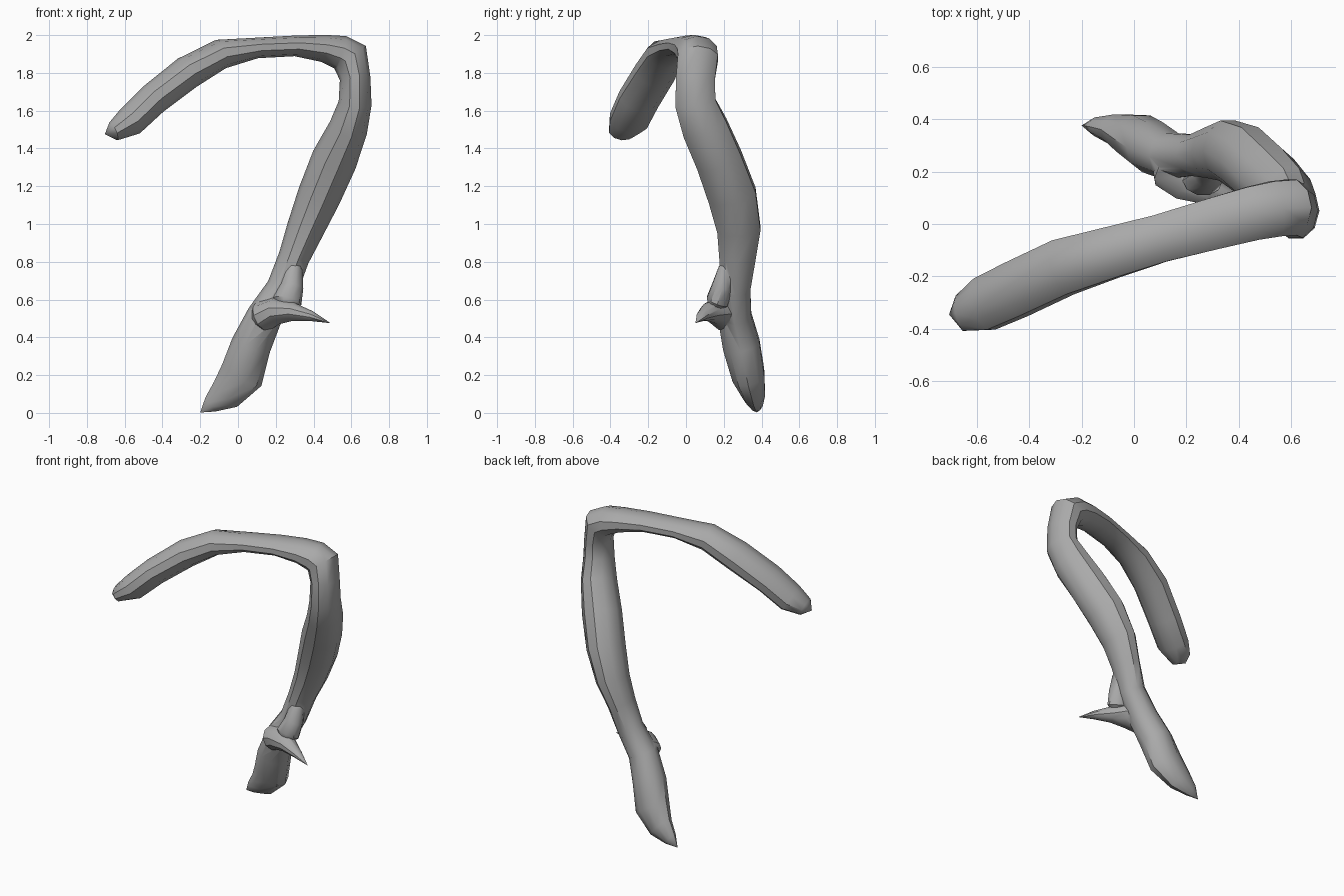
import bpy, bmesh
from math import sin, cos, tau
from mathutils import Vector

cube = bpy.data.objects.get("Cube")
if cube:
    bpy.data.objects.remove(cube)

# One plain grey for the whole branch
grey = bpy.data.materials.new("plain grey")
grey.use_nodes = True
colour = (0.4, 0.4, 0.4, 1)
grey.diffuse_color = colour
grey.node_tree.nodes["Principled BSDF"].inputs["Base Color"].default_value = colour


def limb(name, start, sections, end, sides=10, swell=1.03):
    """Tapered tube through (x, y, z, front radius, depth radius) sections."""
    bm = bmesh.new()
    centres = [Vector(start)] + [Vector(s[:3]) for s in sections] + [Vector(end)]
    rings = []
    for i, (*_, wide, deep) in enumerate(sections, 1):
        before = (centres[i] - centres[i - 1]).normalized()
        after = (centres[i + 1] - centres[i]).normalized()
        along = (before + after).normalized()
        u = Vector((0, 1, 0)).cross(along).normalized()
        v = along.cross(u)
        rings.append([bm.verts.new(centres[i] + swell * (
            u * wide * cos(tau * k / sides) + v * deep * sin(tau * k / sides)))
            for k in range(sides)])
    for a, b in zip(rings, rings[1:]):
        for k in range(sides):
            n = (k + 1) % sides
            bm.faces.new((a[k], a[n], b[n], b[k]))
    # Pointed ends
    for ring, point in ((rings[0], start), (rings[-1], end)):
        tip = bm.verts.new(point)
        for k in range(sides):
            bm.faces.new((ring[k], ring[(k + 1) % sides], tip))
    bmesh.ops.recalc_face_normals(bm, faces=bm.faces)
    mesh = bpy.data.meshes.new(name)
    bm.to_mesh(mesh)
    bm.free()
    mesh.materials.append(grey)
    obj = bpy.data.objects.new(name, mesh)
    bpy.context.collection.objects.link(obj)
    return obj


# Main stem: arm tip, over the bend, down to the foot
branch = limb("bent_branch", (-0.705, -0.345, 1.475), [
    (-0.66, -0.34, 1.49, 0.05, 0.07),
    (-0.57, -0.305, 1.545, 0.08, 0.105),
    (-0.45, -0.25, 1.66, 0.083, 0.11),
    (-0.27, -0.165, 1.80, 0.087, 0.11),
    (-0.09, -0.11, 1.90, 0.077, 0.1),
    (0.10, -0.055, 1.932, 0.053, 0.093),
    (0.30, 0.0, 1.943, 0.053, 0.1),
    (0.45, 0.04, 1.93, 0.07, 0.105),
    (0.54, 0.058, 1.91, 0.088, 0.108),
    (0.595, 0.063, 1.88, 0.1, 0.108),
    (0.62, 0.05, 1.77, 0.079, 0.105),
    (0.62, 0.05, 1.64, 0.085, 0.11),
    (0.585, 0.1, 1.51, 0.1, 0.123),
    (0.51, 0.175, 1.34, 0.118, 0.125),
    (0.43, 0.245, 1.15, 0.112, 0.13),
    (0.355, 0.28, 0.97, 0.096, 0.117),
    (0.295, 0.272, 0.82, 0.08, 0.098),
    (0.235, 0.262, 0.66, 0.082, 0.08),
    (0.14, 0.258, 0.51, 0.092, 0.09),
    (0.07, 0.293, 0.36, 0.103, 0.1),
    (0.02, 0.33, 0.2, 0.115, 0.088),
    (-0.065, 0.36, 0.10, 0.088, 0.06),
    (-0.145, 0.372, 0.045, 0.045, 0.035),
], (-0.2, 0.375, 0.002))

# Side thorn with its broad root
thorn = limb("thorn", (0.06, 0.27, 0.47), [
    (0.13, 0.215, 0.51, 0.08, 0.08),
    (0.205, 0.17, 0.54, 0.07, 0.085),
    (0.29, 0.125, 0.535, 0.048, 0.055),
    (0.39, 0.085, 0.512, 0.026, 0.03),
], (0.49, 0.05, 0.475))

# Web rising from the thorn into the stem
ridge = limb("thorn_web", (0.3, 0.25, 0.88), [
    (0.295, 0.215, 0.76, 0.045, 0.045),
    (0.285, 0.192, 0.67, 0.06, 0.055),
    (0.26, 0.165, 0.59, 0.075, 0.06),
], (0.25, 0.13, 0.52))

# Weld the thorn and web into the stem as a single skin
bpy.ops.object.select_all(action="DESELECT")
branch.select_set(True)
bpy.context.view_layer.objects.active = branch
for part in (ridge, thorn):
    union = branch.modifiers.new("weld " + part.name, "BOOLEAN")
    union.operation = "UNION"
    union.solver = "EXACT"
    union.object = part
    bpy.ops.object.modifier_apply(modifier=union.name)
    bpy.data.objects.remove(part)
bpy.ops.object.shade_smooth_by_angle(angle=0.65)
